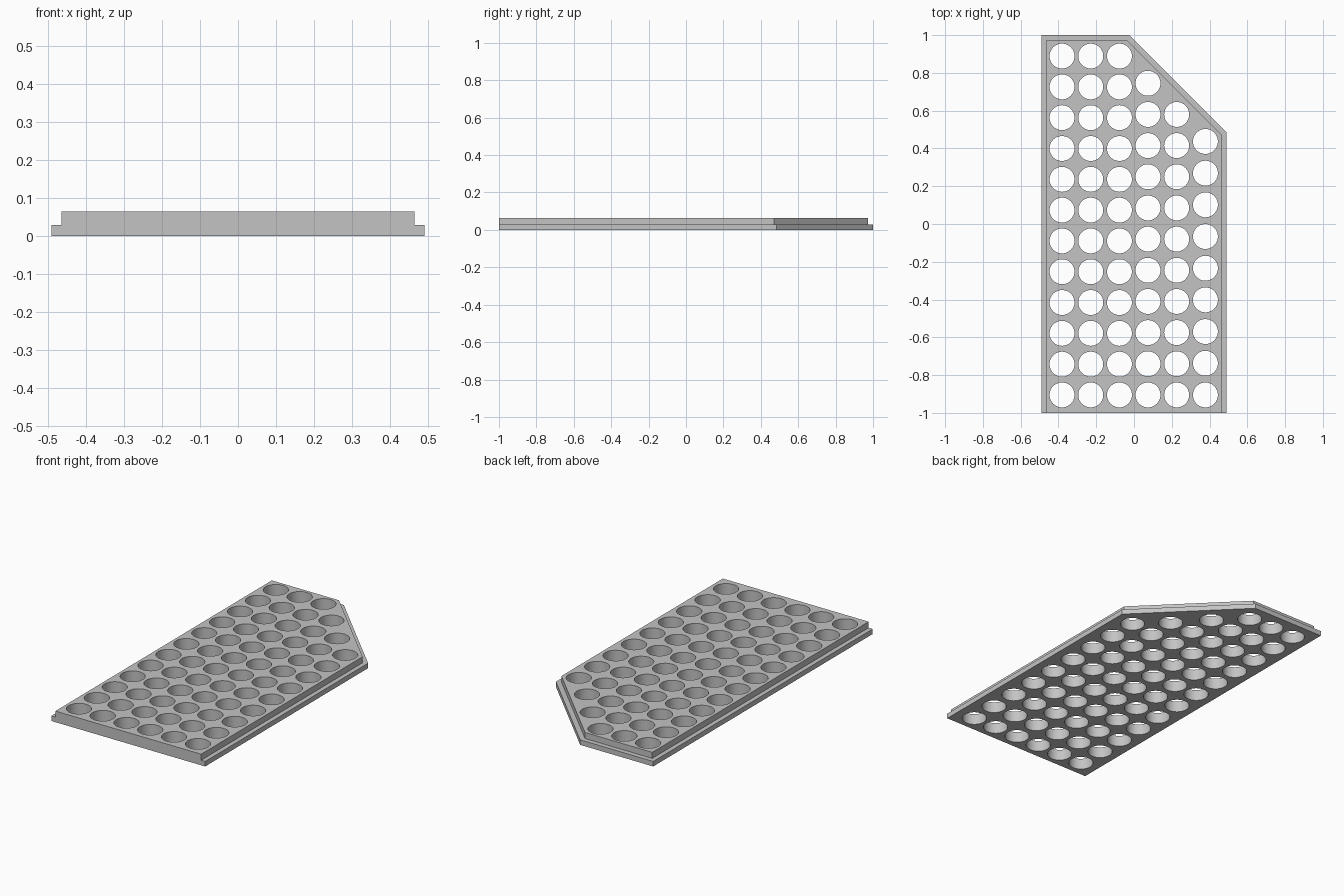
import bpy
import bmesh
from mathutils import Matrix

if "Cube" in bpy.data.objects:
    bpy.data.objects.remove(bpy.data.objects["Cube"], do_unlink=True)

STEP_Z, TOP_Z = 0.029, 0.064
HOLE_RADIUS = 0.066
FRONT_HOLE_Y = -0.905

grey = bpy.data.materials.new("light grey")
grey.use_nodes = True
colour = (0.55, 0.55, 0.55, 1)
grey.diffuse_color = colour
grey.node_tree.nodes["Principled BSDF"].inputs["Base Color"].default_value = colour


def make_object(name, bm):
    bmesh.ops.recalc_face_normals(bm, faces=bm.faces)
    mesh = bpy.data.meshes.new(name)
    bm.to_mesh(mesh)
    bm.free()
    mesh.materials.append(grey)
    obj = bpy.data.objects.new(name, mesh)
    bpy.context.collection.objects.link(obj)
    return obj


# Stepped plate: outlines run from front right round the back to front left
outer = [(0.491, -1), (0.491, 0.484), (-0.025, 1), (-0.491, 1), (-0.491, -1)]
inner = [(0.465, -1), (0.465, 0.471), (-0.036, 0.972), (-0.465, 0.972), (-0.465, -1)]
levels = [(outer, 0), (outer, STEP_Z), (inner, STEP_Z), (inner, TOP_Z)]
bm = bmesh.new()
rings = [[bm.verts.new((x, y, z)) for x, y in outline] for outline, z in levels]
for low, high in zip(rings, rings[1:]):
    for i in range(len(low) - 1):
        bm.faces.new((low[i], low[i + 1], high[i + 1], high[i]))
bm.faces.new(rings[0])
bm.faces.new(rings[-1])
# Flush front end, one face shaped by the stepped profile
bm.faces.new([r[0] for r in rings] + [r[-1] for r in reversed(rings)])
plate = make_object("perforated_plate", bm)

# Hole columns: x, number of holes, y of the rearmost hole
columns = [(-0.381, 12, 0.889), (-0.229, 12, 0.889), (-0.077, 12, 0.889),
           (0.074, 11, 0.745), (0.226, 10, 0.58), (0.378, 9, 0.437)]
bm = bmesh.new()
for x, count, back_y in columns:
    for i in range(count):
        y = FRONT_HOLE_Y + (back_y - FRONT_HOLE_Y) * i / (count - 1)
        bmesh.ops.create_cone(bm, cap_ends=True, segments=48, radius1=HOLE_RADIUS,
                              radius2=HOLE_RADIUS, depth=0.3,
                              matrix=Matrix.Translation((x, y, 0)))
cutter = make_object("hole_cutter", bm)
cutter.hide_render = True

# Punch the holes, then discard the cutter
cut = plate.modifiers.new("holes", "BOOLEAN")
cut.operation = "DIFFERENCE"
cut.solver = "EXACT"
cut.object = cutter
bpy.ops.object.select_all(action="DESELECT")
plate.select_set(True)
bpy.context.view_layer.objects.active = plate
bpy.ops.object.modifier_apply(modifier=cut.name)
bpy.data.objects.remove(cutter, do_unlink=True)
bpy.ops.object.shade_smooth_by_angle()
